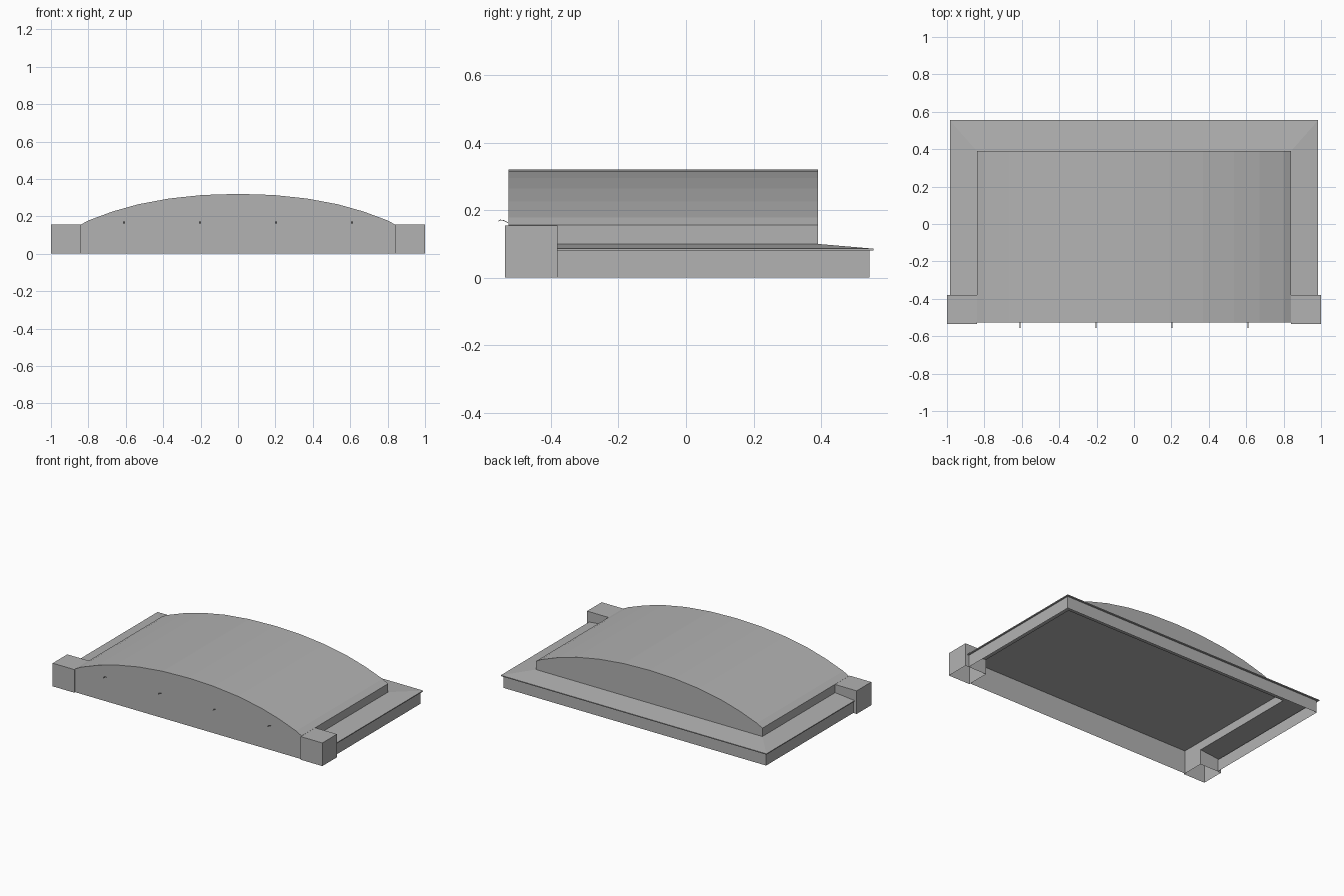
import bpy, bmesh

if "Cube" in bpy.data.objects:
    bpy.data.objects.remove(bpy.data.objects["Cube"])

grey = bpy.data.materials.new("light_grey")
grey.diffuse_color = (0.447, 0.447, 0.447, 1)
grey.use_nodes = True
grey.node_tree.nodes["Principled BSDF"].inputs["Base Color"].default_value = grey.diffuse_color


def build(name, verts, faces):
    """Mesh object from points and faces, normals pointing outwards."""
    me = bpy.data.meshes.new(name)
    bm = bmesh.new()
    vs = [bm.verts.new(v) for v in verts]
    for f in faces:
        bm.faces.new([vs[i] for i in f])
    bmesh.ops.recalc_face_normals(bm, faces=bm.faces)
    bm.to_mesh(me)
    bm.free()
    me.materials.append(grey)
    ob = bpy.data.objects.new(name, me)
    bpy.context.collection.objects.link(ob)
    return ob


def sweep(name, rows):
    """Skin of quads between rows of points."""
    n = len(rows[0])
    faces = [(r * n + i, r * n + i + 1, (r + 1) * n + i + 1, (r + 1) * n + i)
             for r in range(len(rows) - 1) for i in range(n - 1)]
    return build(name, [p for row in rows for p in row], faces)


HX, FRONT, BACK = 0.84, -0.526, 0.39    # main hall
PY = -0.38                              # back of the corner pylons
TOP, LOW = 0.156, 0.10                  # hall eaves, annex roof top

# Main hall walls with flat ceiling, open underneath
build("hall_walls",
      [(-HX, FRONT, TOP), (HX, FRONT, TOP), (HX, BACK, TOP), (-HX, BACK, TOP),
       (-HX, FRONT, LOW), (HX, FRONT, LOW), (HX, BACK, LOW), (-HX, BACK, LOW),
       (-HX, FRONT, 0), (HX, FRONT, 0)],
      [(0, 1, 2, 3), (0, 1, 9, 8), (1, 2, 6, 5), (2, 3, 7, 6), (3, 0, 4, 7)])

# Faceted barrel roof with end gables
half = [(HX, TOP), (0.80, 0.178), (0.67, 0.226), (0.535, 0.264),
        (0.37, 0.295), (0.19, 0.314)]
arch = [(-x, z) for x, z in half] + [(0, 0.32)] + half[::-1]
n = len(arch)
build("barrel_roof",
      [(x, y, z) for y in (FRONT, BACK) for x, z in arch],
      [tuple(range(n)), tuple(range(n, 2 * n))]
      + [(i, i + 1, n + i + 1, n + i) for i in range(n - 1)])


# Low annex around the sides and back: mitred U-shaped sweep
def u_row(f, z):
    x, y = HX + 0.145 * f, BACK + 0.165 * f
    return [(x, PY, z), (x, y, z), (-x, y, z), (-x, PY, z)]


sweep("annex_roof", [u_row(0, LOW), u_row(1, 0.086), u_row(1, 0.08), u_row(0.93, 0.08)])
sweep("annex_walls", [u_row(0.93, 0.08), u_row(0.93, 0)])

# Front corner pylons, open underneath
for side, s in (("left", -1), ("right", 1)):
    plan = [(s * HX, -0.535), (s * 1.0, -0.535), (s * 1.0, PY), (s * HX, PY)]
    build(side + "_pylon",
          [(x, y, z) for z in (0, TOP - 0.001) for x, y in plan],
          [(4, 5, 6, 7)] + [(i, (i + 1) % 4, 4 + (i + 1) % 4, 4 + i) for i in range(4)])

# Four tiny curved lamp arms above the front wall
arm = [(FRONT, 0.164), (-0.538, 0.170), (-0.550, 0.172), (-0.556, 0.168)]
for k, x in enumerate((-0.61, -0.203, 0.203, 0.61)):
    lamp = sweep(f"lamp_arm_{k + 1}", [[(x - 0.003, y, z), (x + 0.003, y, z)] for y, z in arm])
    mod = lamp.modifiers.new("thickness", "SOLIDIFY")
    mod.thickness = 0.002
